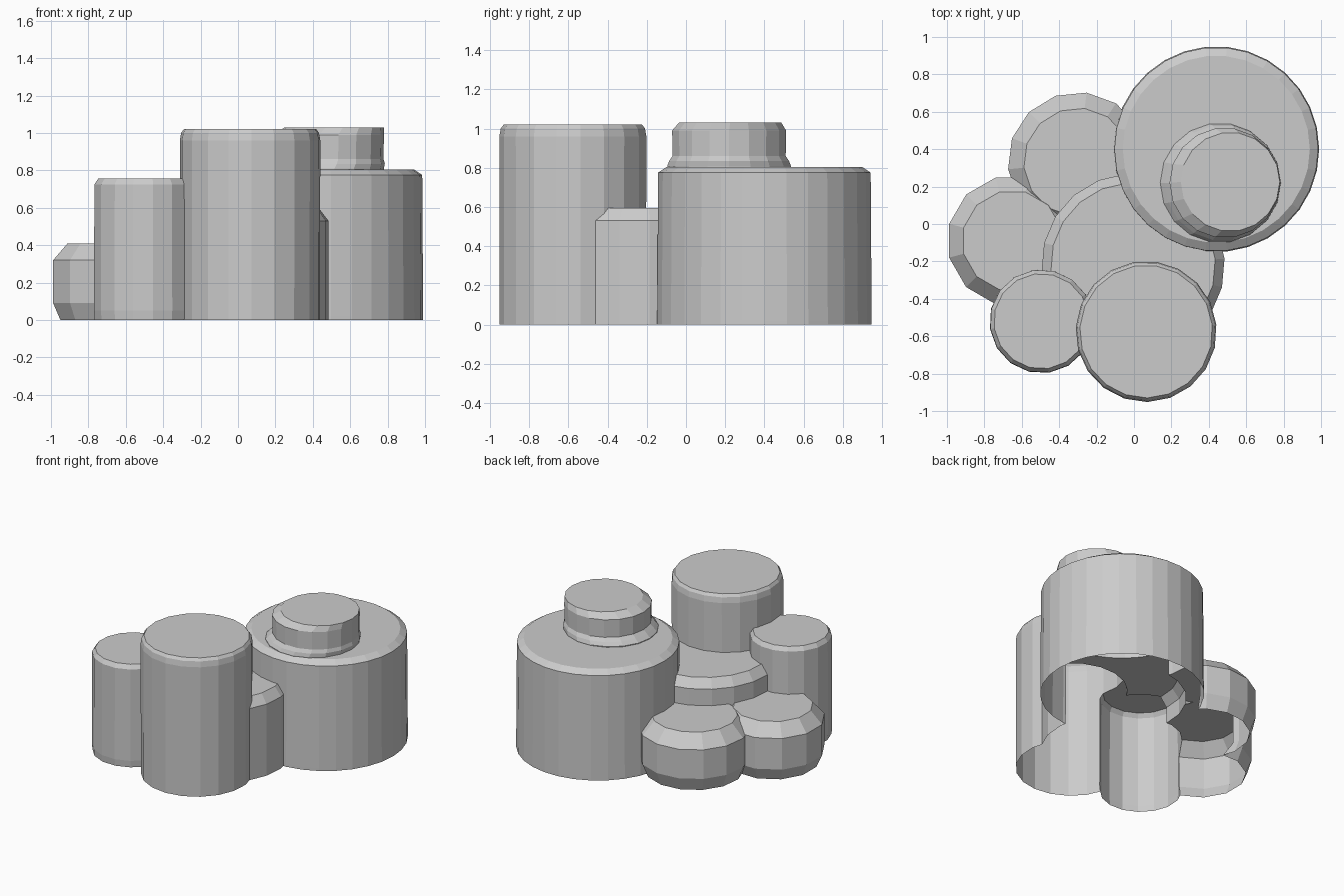
import bpy, bmesh, math

if "Cube" in bpy.data.objects:
    bpy.data.objects.remove(bpy.data.objects["Cube"])


def column(name, sides, rings, turn=0.0):
    """Faceted closed column through rings of (x, y, radius, z)."""
    bm = bmesh.new()
    loops = []
    for x, y, r, z in rings:
        angles = [turn + 2 * math.pi * i / sides for i in range(sides)]
        loops.append([bm.verts.new((x + r * math.cos(a), y + r * math.sin(a), z)) for a in angles])
    for lo, hi in zip(loops, loops[1:]):
        for i in range(sides):
            j = (i + 1) % sides
            bm.faces.new((lo[i], lo[j], hi[j], hi[i]))
    bm.faces.new(loops[0][::-1])
    bm.faces.new(loops[-1])
    mesh = bpy.data.meshes.new(name)
    bm.to_mesh(mesh)
    bm.free()
    ob = bpy.data.objects.new(name, mesh)
    bpy.context.collection.objects.link(ob)
    return ob


def upright(x, y, profile):
    """Rings sharing one axis, from (radius, z) pairs."""
    return [(x, y, r, z) for r, z in profile]


# Wide column at the back right
body = column("column_cluster", 30, upright(0.44, 0.40, [(0.55, -0.1), (0.55, 0.02), (0.545, 0.775), (0.50, 0.805)]))

parts = [
    # Off-centre cap standing on the wide column
    column("cap", 18, [(0.46, 0.22, 0.31, 0.70), (0.46, 0.22, 0.32, 0.81), (0.475, 0.22, 0.31, 0.835),
                       (0.485, 0.22, 0.293, 0.86), (0.485, 0.22, 0.295, 0.99), (0.515, 0.225, 0.265, 1.03)]),
    # Tall column at the front
    column("tall_column", 19, upright(0.065, -0.575, [(0.375, -0.1), (0.377, 0.96), (0.37, 1.0), (0.355, 1.02)]), 0.1),
    # Shorter column at the front left
    column("short_column", 16, upright(-0.495, -0.52, [(0.265, -0.1), (0.278, 0.05), (0.276, 0.725), (0.255, 0.755)]), 0.15),
    # Low step in the middle
    column("middle_step", 20, upright(-0.005, -0.22, [(0.49, -0.1), (0.49, 0.53), (0.44, 0.595)]), 0.07),
    # Two low rounded steps at the left and back
    column("left_low_step", 12, upright(-0.65, -0.09, [(0.31, -0.1), (0.31, 0.0), (0.35, 0.09), (0.35, 0.32), (0.27, 0.41)]), 0.26),
    column("back_low_step", 14, upright(-0.30, 0.33, [(0.335, -0.1), (0.335, 0.0), (0.375, 0.10), (0.375, 0.315), (0.29, 0.408)]), 0.1),
]

# Fuse everything into one skin
for part in parts:
    part.hide_render = True
    mod = body.modifiers.new(part.name, 'BOOLEAN')
    mod.operation = 'UNION'
    mod.solver = 'EXACT'
    mod.object = part
bpy.context.view_layer.update()
fused = bpy.data.meshes.new_from_object(body.evaluated_get(bpy.context.evaluated_depsgraph_get()))
body.modifiers.clear()
body.data = fused
for part in parts:
    bpy.data.objects.remove(part)

# Cut off at the ground, leaving the underside open
bm = bmesh.new()
bm.from_mesh(fused)
bmesh.ops.bisect_plane(bm, geom=bm.verts[:] + bm.edges[:] + bm.faces[:], dist=1e-5,
                       plane_co=(0, 0, 0.0005), plane_no=(0, 0, 1), clear_inner=True)
for f in bm.faces:
    f.smooth = False
bm.to_mesh(fused)
bm.free()
